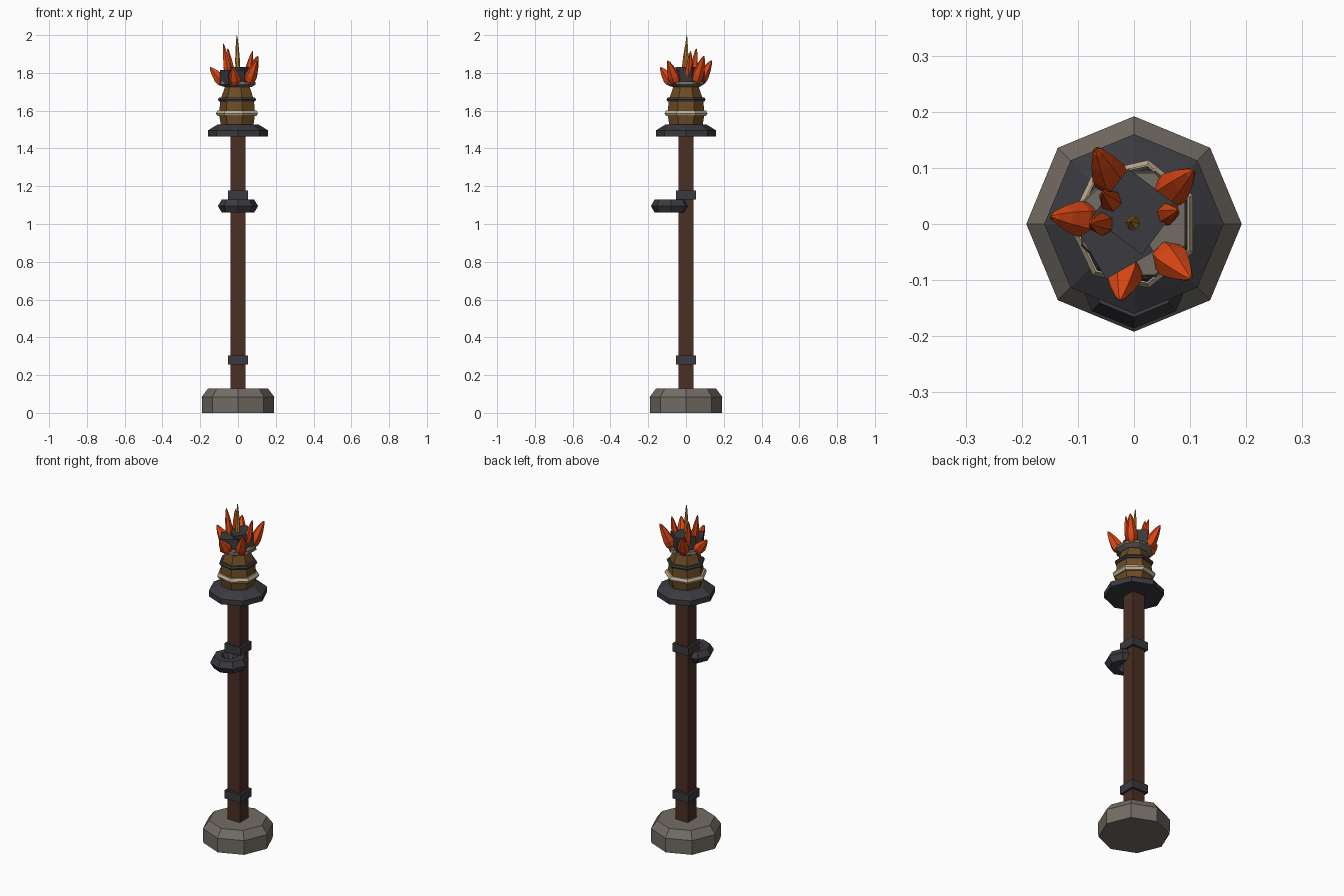
import bpy, bmesh, math
from mathutils import Vector, Matrix

if "Cube" in bpy.data.objects:
    bpy.data.objects.remove(bpy.data.objects["Cube"])


def material(name, rgb):
    m = bpy.data.materials.new(name)
    m.diffuse_color = (*rgb, 1)
    m.use_nodes = True
    m.node_tree.nodes["Principled BSDF"].inputs["Base Color"].default_value = m.diffuse_color
    return m


STONE = material("stone grey", (0.17, 0.15, 0.125))
WOOD = material("dark wood", (0.068, 0.028, 0.018))
IRON = material("dark iron", (0.042, 0.042, 0.05))
BASKET = material("brown wrap", (0.15, 0.072, 0.018))
ROPE = material("cream rope", (0.55, 0.45, 0.30))
FLAME = material("orange flame", (0.70, 0.062, 0.007))
GOLD = material("gold flame", (0.50, 0.23, 0.035))


def finish(name, bm, mat):
    bmesh.ops.recalc_face_normals(bm, faces=bm.faces[:])
    me = bpy.data.meshes.new(name)
    bm.to_mesh(me)
    bm.free()
    me.materials.append(mat)
    ob = bpy.data.objects.new(name, me)
    bpy.context.collection.objects.link(ob)
    return ob


def lathe(name, profile, sides, mat, start=0.0, matrix=None, closed=False):
    """Turn (radius, z) points round z; closed makes a ring, otherwise ends are capped."""
    bm = bmesh.new()
    rings = []
    for r, z in profile:
        angles = [start + 2 * math.pi * i / sides for i in range(sides)]
        rings.append([bm.verts.new((r * math.cos(a), r * math.sin(a), z)) for a in angles])
    pairs = list(zip(rings, rings[1:]))
    if closed:
        pairs.append((rings[-1], rings[0]))
    else:
        bm.faces.new(rings[0])
        bm.faces.new(rings[-1])
    for a, b in pairs:
        for i in range(sides):
            j = (i + 1) % sides
            bm.faces.new((a[i], a[j], b[j], b[i]))
    if matrix:
        bm.transform(matrix)
    return finish(name, bm, mat)


def ring(name, major, minor, z, sides, mat, y=0.0, start=0.0):
    prof = [(major + minor * math.cos(k * math.pi / 3), minor * math.sin(k * math.pi / 3))
            for k in range(6)]
    return lathe(name, prof, sides, mat, start, Matrix.Translation((0, y, z)), True)


def box(name, centre, size, mat, turn=0.0, tilt=0.0):
    bm = bmesh.new()
    bmesh.ops.create_cube(bm, size=1)
    bm.transform(Matrix.Translation(centre) @ Matrix.Rotation(turn, 4, 'Z')
                 @ Matrix.Rotation(tilt, 4, 'X') @ Matrix.Diagonal((*size, 1)))
    return finish(name, bm, mat)


def spike(name, foot, tip, radius, mat):
    """Pointed flame tongue from foot to tip, fattest a third of the way up."""
    foot, tip = Vector(foot), Vector(tip)
    d = tip - foot
    L = d.length
    prof = [(radius * r, L * t) for r, t in
            ((0.45, 0), (0.95, 0.2), (1, 0.38), (0.68, 0.68), (0.3, 0.92), (0.06, 1))]
    m = Matrix.Translation(foot) @ d.to_track_quat('Z', 'Y').to_matrix().to_4x4()
    return lathe(name, prof, 6, mat, 0, m)


# stone foot and post
lathe("stone_base", [(0.19, 0), (0.192, 0.085), (0.158, 0.13)], 8, STONE)
box("post", (0, 0, 0.79), (0.08, 0.08, 1.36), WOOD)
for n, z in (("lower_band", 0.279), ("upper_band", 1.153)):
    box(n, (0, 0, z), (0.106, 0.106, 0.048), IRON)

# iron ring on the front of the post
ring("front_ring", 0.066, 0.04, 1.095, 8, IRON, y=-0.08)

# plate under the torch head
lathe("head_plate", [(0.16, 1.464), (0.16, 1.495), (0.108, 1.527)], 8, IRON)

# wrapped head with its hoops
flip = math.pi
lathe("wrapped_head", [(0.09, 1.52), (0.1, 1.58), (0.094, 1.655), (0.064, 1.74)],
      7, BASKET, flip)
ring("rope_hoop", 0.1, 0.017, 1.586, 7, ROPE, start=flip)
ring("iron_hoop", 0.094, 0.012, 1.659, 7, IRON, start=flip)
lathe("collar", [(0.076, 1.725), (0.102, 1.738), (0.098, 1.755)], 8, STONE, math.pi / 8)

# coals
box("coal_large", (0.002, 0.022, 1.79), (0.112, 0.108, 0.085), IRON, math.radians(-37))
box("coal_small", (-0.03, -0.035, 1.777), (0.098, 0.09, 0.075), IRON, math.radians(30))

# outer flames lean outwards
for i, tip in enumerate([(-0.068, 0.135, 1.865), (0.105, 0.095, 1.89), (0.1, -0.097, 1.865),
                         (-0.025, -0.135, 1.83), (-0.148, 0.014, 1.83)]):
    out = Vector((tip[0], tip[1], 0)).normalized() * 0.07
    spike(f"outer_flame_{i + 1}", (out.x, out.y, 1.735), tip, 0.032, FLAME)

# inner flames stand taller
for i, tip in enumerate([(-0.055, 0.055, 1.93), (-0.077, 0.0, 1.955), (0.077, 0.024, 1.915)]):
    spike(f"inner_flame_{i + 1}", (tip[0] * 0.6, tip[1] * 0.6, 1.76), tip, 0.021, FLAME)

# thin gold flame in the middle
spike("centre_flame", (0, 0, 1.78), (-0.006, 0.004, 2.0), 0.013, GOLD)
